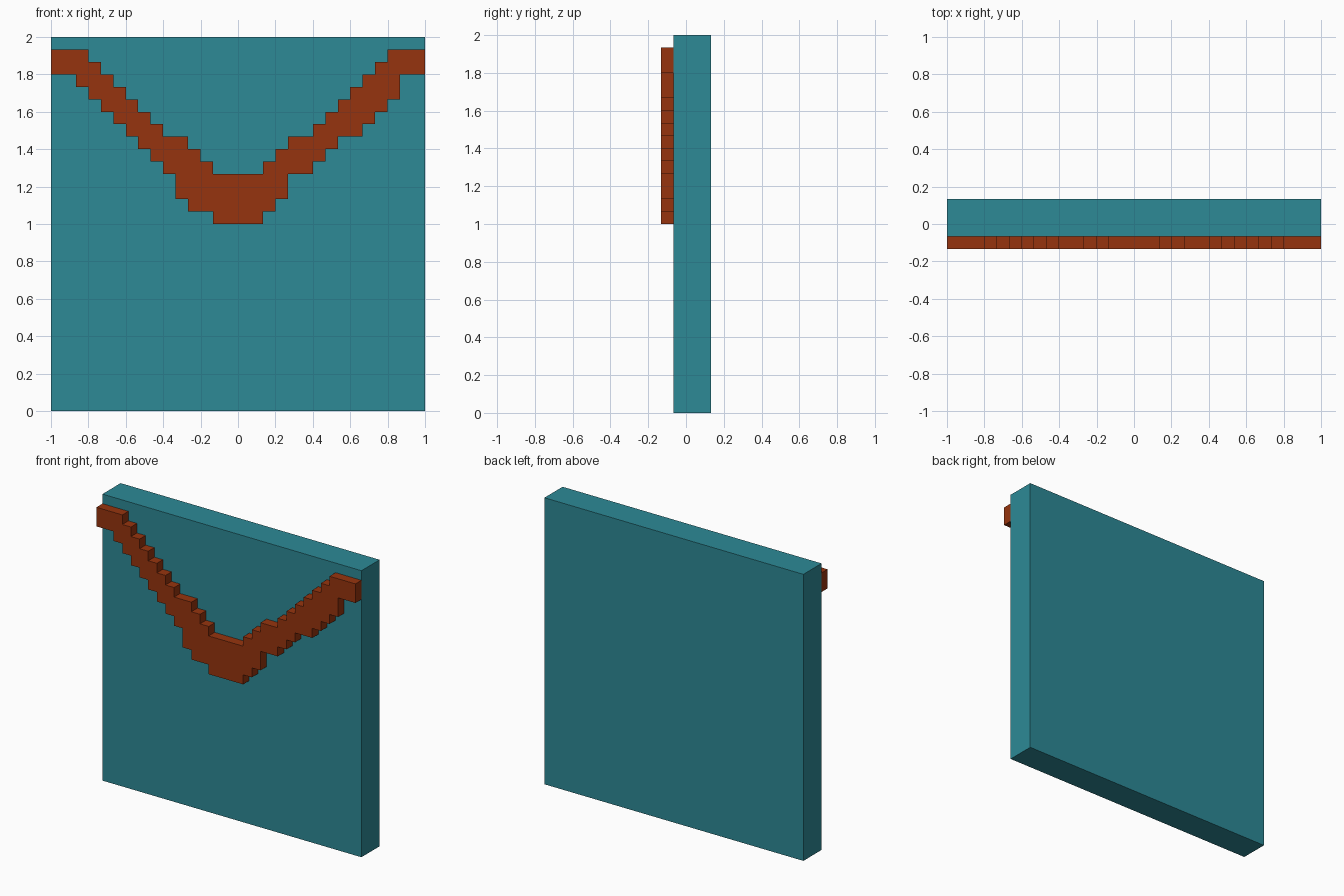
import bpy, bmesh

if "Cube" in bpy.data.objects:
    bpy.data.objects.remove(bpy.data.objects["Cube"])

U = 2 / 30  # the whole model sits on a grid of 30 cells


def material(name, rgb):
    m = bpy.data.materials.new(name)
    m.diffuse_color = (*rgb, 1)
    m.use_nodes = True
    m.node_tree.nodes["Principled BSDF"].inputs["Base Color"].default_value = m.diffuse_color
    return m


def extruded(name, outline, y0, y1, mat):
    """Solid from an x/z outline (in grid cells), running from y0 to y1."""
    bm = bmesh.new()
    face = bm.faces.new([bm.verts.new(((x - 15) * U, y0 * U, z * U)) for x, z in outline])
    ext = bmesh.ops.extrude_face_region(bm, geom=[face], use_keep_orig=True)
    verts = [v for v in ext["geom"] if isinstance(v, bmesh.types.BMVert)]
    bmesh.ops.translate(bm, verts=verts, vec=(0, (y1 - y0) * U, 0))
    bmesh.ops.recalc_face_normals(bm, faces=bm.faces)
    mesh = bpy.data.meshes.new(name)
    bm.to_mesh(mesh)
    bm.free()
    mesh.materials.append(mat)
    obj = bpy.data.objects.new(name, mesh)
    bpy.context.collection.objects.link(obj)
    return obj


def staircase(steps):
    """Turn (end column, height) runs into stepped outline points."""
    pts, x = [], 0
    for end, z in steps:
        pts += [(x, z), (end, z)]
        x = end
    return pts


teal = material("teal", (0.026, 0.251, 0.305))
rust = material("rust brown", (0.305, 0.034, 0.0044))

# Backing slab
extruded("panel", [(0, 0), (30, 0), (30, 30), (0, 30)], -1, 2, teal)

# Stepped hanging band on the front
top = [(3, 29), (4, 28), (5, 27), (6, 26), (7, 25), (8, 24), (9, 23), (11, 22),
       (12, 21), (13, 20), (17, 19), (18, 20), (19, 21), (21, 22), (22, 23),
       (23, 24), (24, 25), (25, 26), (26, 27), (27, 28), (30, 29)]
bottom = [(2, 27), (3, 26), (4, 25), (5, 24), (6, 23), (7, 22), (8, 21), (9, 20),
          (10, 19), (11, 17), (13, 16), (17, 15), (18, 16), (19, 17), (21, 19),
          (22, 20), (23, 21), (25, 22), (26, 23), (27, 24), (28, 25), (30, 27)]
extruded("hanging_band", staircase(bottom) + staircase(top)[::-1], -2, -1, rust)
